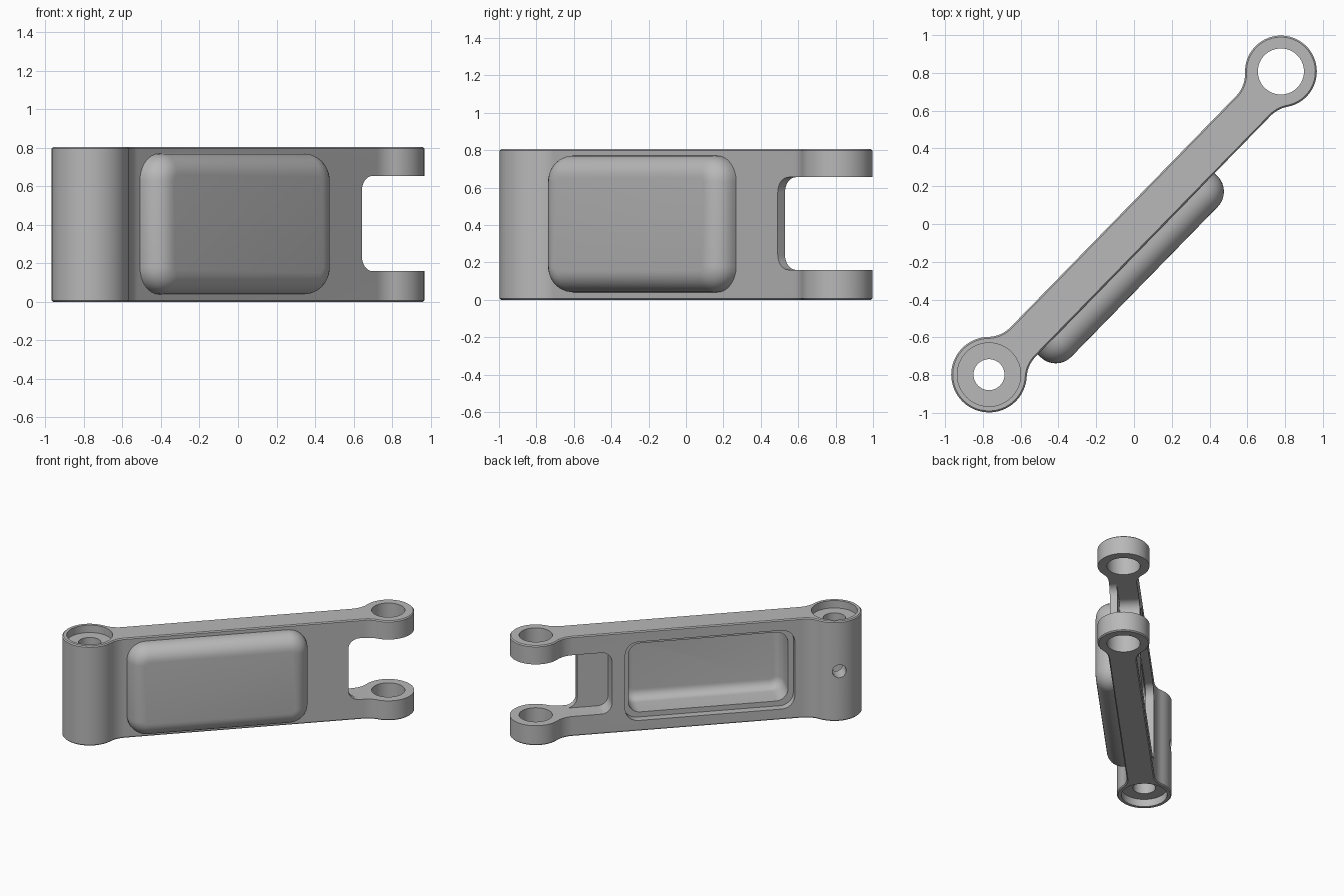
import bpy, bmesh, math
from mathutils import Matrix

cube = bpy.data.objects.get("Cube")
if cube:
    bpy.data.objects.remove(cube, do_unlink=True)

grey = bpy.data.materials.new("cast_grey")
grey.use_nodes = True
colour = (0.48, 0.48, 0.48, 1)
grey.diffuse_color = colour
grey.node_tree.nodes["Principled BSDF"].inputs["Base Color"].default_value = colour

# Working frame: x runs along the arm, y across it, z up
HEIGHT = 0.805
HUB_A = (-1.107, -0.004, 0.20)
HUB_B = (1.121, 0.011, 0.19)
ARM_FRONT, ARM_BACK = -0.114, 0.09
FILLET = 0.17


def make_object(name, bm):
    bmesh.ops.recalc_face_normals(bm, faces=bm.faces)
    mesh = bpy.data.meshes.new(name)
    bm.to_mesh(mesh)
    bm.free()
    mesh.materials.append(grey)
    obj = bpy.data.objects.new(name, mesh)
    bpy.context.collection.objects.link(obj)
    return obj


def arc(cx, cy, r, a0, a1, n):
    return [(cx + r * math.cos(a0 + (a1 - a0) * i / n),
             cy + r * math.sin(a0 + (a1 - a0) * i / n)) for i in range(n + 1)]


def loft(name, rings):
    """Closed solid through a stack of equal-length rings."""
    bm = bmesh.new()
    loops = [[bm.verts.new(p) for p in ring] for ring in rings]
    n = len(loops[0])
    for a, b in zip(loops, loops[1:]):
        for i in range(n):
            bm.faces.new((a[i], a[(i + 1) % n], b[(i + 1) % n], b[i]))
    bm.faces.new(loops[0][::-1])
    bm.faces.new(loops[-1])
    return make_object(name, bm)


def pad(name, u0, u1, z0, z1, r, layers):
    """Rounded rectangle stacked across the arm; layers are (y, inset)."""
    rings = []
    for y, inset in layers:
        cr = max(r - inset, 0.012)
        k = inset + cr
        corners = ((u1 - k, z1 - k), (u0 + k, z1 - k), (u0 + k, z0 + k), (u1 - k, z0 + k))
        ring = []
        for q, (cu, cz) in enumerate(corners):
            ring += arc(cu, cz, cr, q * math.pi / 2, (q + 1) * math.pi / 2, 8)
        rings.append([(u, y, z) for u, z in ring])
    return loft(name, rings)


def rounded_end(y, r, steps=8):
    """Layers of a quarter-round edge that ends at front depth y."""
    angles = [math.pi / 2 * i / steps for i in range(steps + 1)]
    return [(y + r - r * math.sin(a), r - r * math.cos(a)) for a in angles]


def cylinder(name, x, y, r, z0, z1):
    ring = arc(x, y, r, 0, 2 * math.pi, 64)[:-1]
    return loft(name, [[(u, v, z) for u, v in ring] for z in (z0, z1)])


def apply_boolean(target, tool, operation):
    mod = target.modifiers.new("join", "BOOLEAN")
    mod.operation, mod.solver, mod.object = operation, "EXACT", tool
    bpy.context.view_layer.objects.active = target
    bpy.ops.object.modifier_apply(modifier=mod.name)
    bpy.data.objects.remove(tool, do_unlink=True)


def blend(hub, side, toward):
    """Concave fillet between a hub and one arm face, listed from hub to arm."""
    cx, cy, r = hub
    face = ARM_BACK if side > 0 else ARM_FRONT
    fy = face + side * FILLET
    fx = cx + toward * math.sqrt((r + FILLET) ** 2 - (fy - cy) ** 2)
    a0 = math.atan2(cy - fy, cx - fx)
    a1 = -side * math.pi / 2
    a1 = a0 + (a1 - a0 + math.pi) % (2 * math.pi) - math.pi
    return arc(fx, fy, FILLET, a0, a1, 10), math.atan2(fy - cy, fx - cx)


# Outline of the arm with a round hub at each end
b_front, b_a0 = blend(HUB_B, -1, -1)
b_back, b_a1 = blend(HUB_B, 1, -1)
a_back, a_a0 = blend(HUB_A, 1, 1)
a_front, a_a1 = blend(HUB_A, -1, 1)
outline = b_front[::-1]
outline += arc(*HUB_B, b_a0, b_a1, 48)[1:-1]
outline += b_back + a_back[::-1]
outline += arc(*HUB_A, a_a0, a_a1 + 2 * math.pi, 48)[1:-1]
outline += a_front


def inset_outline(points, d):
    result = []
    n = len(points)
    for i, (x, y) in enumerate(points):
        (px, py), (qx, qy) = points[i - 1], points[(i + 1) % n]
        l1, l2 = math.hypot(x - px, y - py), math.hypot(qx - x, qy - y)
        tx, ty = (x - px) / l1 + (qx - x) / l2, (y - py) / l1 + (qy - y) / l2
        l = math.hypot(tx, ty)
        result.append((x - d * ty / l, y + d * tx / l))
    return result


edge = 0.008
small = inset_outline(outline, edge)
arm = loft("link_arm", [[(x, y, z) for x, y in ring] for ring, z in (
    (small, 0), (outline, edge), (outline, HEIGHT - edge), (small, HEIGHT))])

# Raised rounded housing on the front face
housing = pad("housing", -0.85, 0.49, 0.04, 0.77, 0.14,
              [(-0.08, 0)] + rounded_end(-0.25, 0.115))
apply_boolean(arm, housing, "UNION")

# Stepped cavity behind the housing, open to the back
cavity = pad("cavity", -0.755, 0.435, 0.125, 0.68, 0.09,
             [(0.2, 0)] + rounded_end(-0.21, 0.07))
ledge = pad("ledge", -0.795, 0.47, 0.085, 0.72, 0.10, [(0.2, 0), (0.03, 0)])

# Fork slot through the arm, and the deeper recess behind its thin web
slot = pad("slot", 0.80, 1.7, 0.16, 0.655, 0.08, [(0.5, 0), (-0.5, 0)])
recess = pad("recess", 0.568, 1.7, 0.16, 0.655, 0.08, [(0.5, 0), (-0.058, 0)])

# Hub bores, shallow counterbores and the cross hole
ax, ay, ar = HUB_A
bx, by, br = HUB_B
cross_ring = arc(ax, HEIGHT / 2, 0.052, 0, 2 * math.pi, 32)[:-1]
cutters = [
    cavity, ledge, slot, recess,
    cylinder("bore_a", ax, ay, 0.082, -0.1, HEIGHT + 0.1),
    cylinder("counterbore_top", ax, ay, 0.168, HEIGHT - 0.06, HEIGHT + 0.1),
    cylinder("counterbore_bottom", ax, ay, 0.168, -0.1, 0.06),
    cylinder("bore_b", bx, by, 0.122, -0.1, HEIGHT + 0.1),
    loft("cross_hole", [[(x, y, z) for x, z in cross_ring] for y in (ay, ay + 0.4)]),
]
for cutter in cutters:
    apply_boolean(arm, cutter, "DIFFERENCE")

# Turn the arm onto its diagonal and centre it
arm.data.transform(Matrix.Rotation(math.radians(45.7), 4, "Z"))
for axis in (0, 1):
    values = [v.co[axis] for v in arm.data.vertices]
    middle = (min(values) + max(values)) / 2
    for v in arm.data.vertices:
        v.co[axis] -= middle

bpy.ops.object.select_all(action="DESELECT")
arm.select_set(True)
bpy.context.view_layer.objects.active = arm
bpy.ops.object.shade_smooth_by_angle(angle=math.radians(30))
